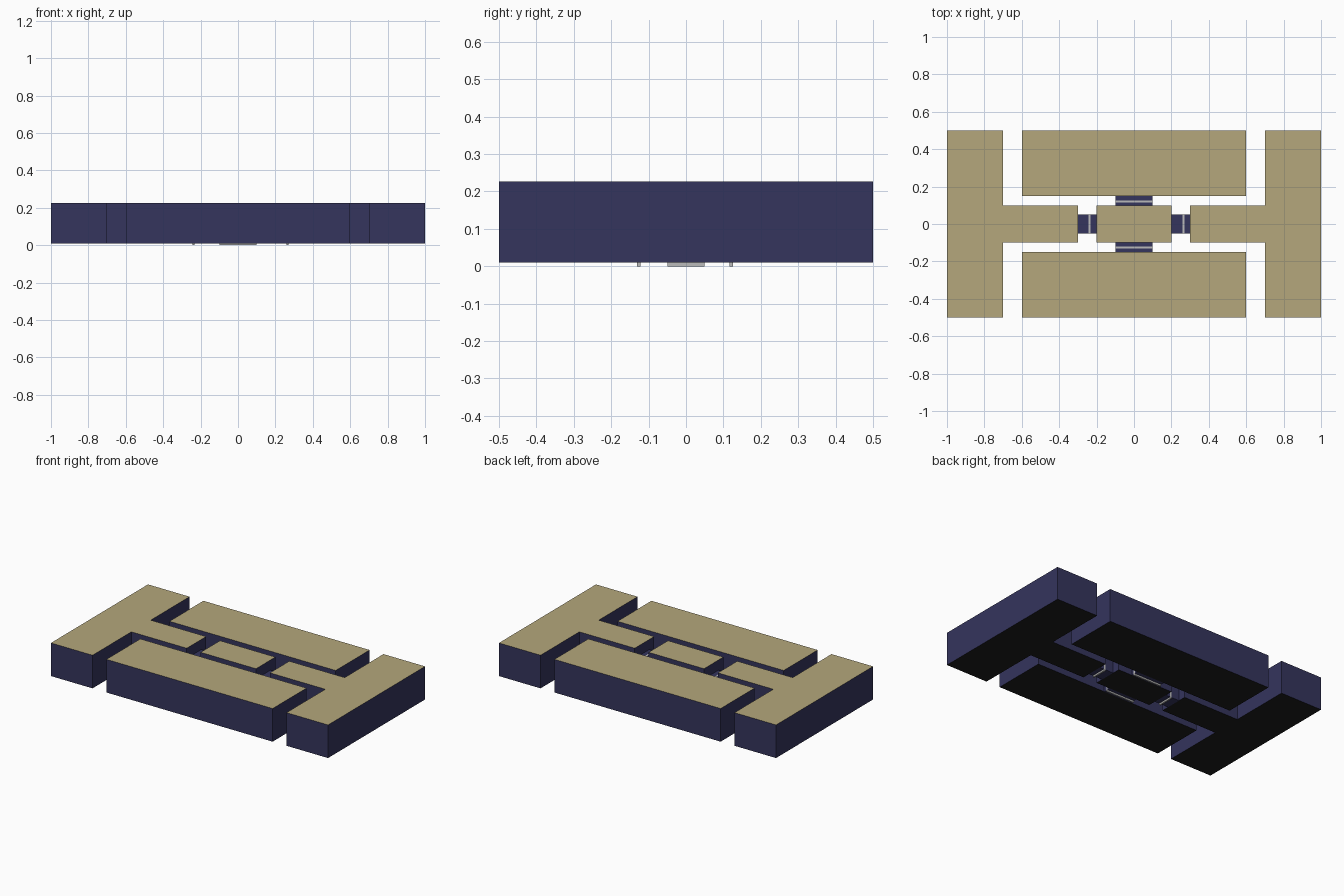
import bpy, bmesh

if "Cube" in bpy.data.objects:
    bpy.data.objects.remove(bpy.data.objects["Cube"])

Z0, Z1 = 0.01, 0.226   # slab underside and top
LUG_TOP = 0.16


def material(name, rgb):
    m = bpy.data.materials.new(name)
    m.diffuse_color = (*rgb, 1)
    m.use_nodes = True
    m.node_tree.nodes["Principled BSDF"].inputs["Base Color"].default_value = m.diffuse_color
    return m


navy = material("navy", (0.035, 0.035, 0.11))
tan = material("tan", (0.46, 0.39, 0.2))
black = material("black", (0.012, 0.012, 0.012))
grey = material("grey", (0.5, 0.5, 0.5))


def slab(name, outline, z0, z1, side, top, bottom):
    """Extrude a flat outline and colour its sides, top and underside."""
    bm = bmesh.new()
    face = bm.faces.new([bm.verts.new((x, y, z0)) for x, y in outline])
    ext = bmesh.ops.extrude_face_region(bm, geom=[face], use_keep_orig=True)
    for v in ext["geom"]:
        if isinstance(v, bmesh.types.BMVert):
            v.co.z = z1
    bmesh.ops.recalc_face_normals(bm, faces=bm.faces)
    for f in bm.faces:
        f.material_index = 1 if f.normal.z > 0.5 else 2 if f.normal.z < -0.5 else 0
    me = bpy.data.meshes.new(name)
    bm.to_mesh(me)
    bm.free()
    for m in (side, top, bottom):
        me.materials.append(m)
    ob = bpy.data.objects.new(name, me)
    bpy.context.collection.objects.link(ob)


def rect(x0, x1, y0, y1):
    return [(x0, y0), (x1, y0), (x1, y1), (x0, y1)]


# centre island
slab("centre_pad", rect(-0.2, 0.2, -0.1, 0.1), Z0, Z1, navy, tan, black)

# T-shaped end blocks and long side plates
for s, end, side in ((-1, "left", "front"), (1, "right", "back")):
    tee = [(1, -.5), (1, .5), (.7, .5), (.7, .1), (.3, .1), (.3, -.1), (.7, -.1), (.7, -.5)]
    slab(end + "_end_block", [(s * x, y) for x, y in tee], Z0, Z1, navy, tan, black)
    slab(side + "_plate", rect(-0.6, 0.6, *sorted((s * .15, s * .5))), Z0, Z1, navy, tan, black)

# low bridge lugs with a thin grey strip in each gap
W = 0.005
for name, a, c, b in (("left", -0.3, -0.238, -0.2), ("right", 0.2, 0.265, 0.3)):
    slab(name + "_strip", rect(c - W, c + W, -.05, .05), 0, LUG_TOP, grey, grey, grey)
    slab(name + "_lug_a", rect(a, c - W, -.05, .05), Z0, LUG_TOP, navy, navy, navy)
    slab(name + "_lug_b", rect(c + W, b, -.05, .05), Z0, LUG_TOP, navy, navy, navy)
for name, a, c, b in (("front", -0.15, -0.126, -0.1), ("back", 0.1, 0.121, 0.15)):
    slab(name + "_strip", rect(-.1, .1, c - W, c + W), 0, LUG_TOP, grey, grey, grey)
    slab(name + "_lug_a", rect(-.1, .1, a, c - W), Z0, LUG_TOP, navy, navy, navy)
    slab(name + "_lug_b", rect(-.1, .1, c + W, b), Z0, LUG_TOP, navy, navy, navy)
